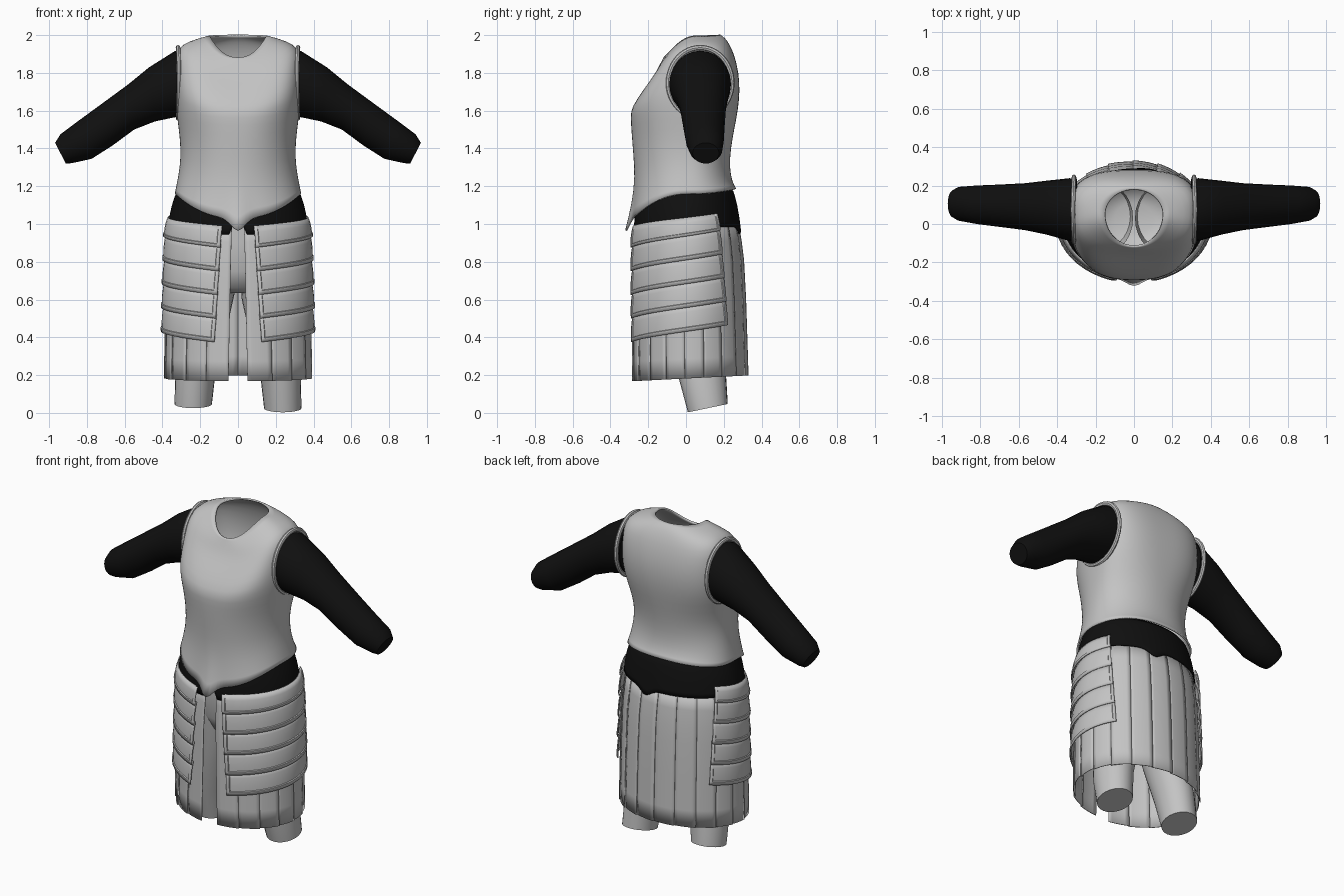
import bpy, bmesh, math
from mathutils import Vector

cube = bpy.data.objects.get("Cube")
if cube:
    bpy.data.objects.remove(cube, do_unlink=True)


def material(name, rgb):
    m = bpy.data.materials.new(name)
    m.use_nodes = True
    m.diffuse_color = (*rgb, 1)
    bsdf = next(n for n in m.node_tree.nodes if n.type == 'BSDF_PRINCIPLED')
    bsdf.inputs["Base Color"].default_value = (*rgb, 1)
    bsdf.inputs["Roughness"].default_value = 0.7
    return m


GREY = material("pale grey", (0.55, 0.55, 0.55))
BLACK = material("black cloth", (0.005, 0.005, 0.005))


def grid_object(name, patches, mat, closed=False, cap_start=False, cap_end=False,
                thick=0, subsurf=0, angle=35):
    """Skin one or more patches, each a list of rows of points."""
    bm = bmesh.new()
    for rows in patches:
        vs = [[bm.verts.new(p) for p in row] for row in rows]
        n = len(vs[0])
        for a, b in zip(vs, vs[1:]):
            for i in range(n if closed else n - 1):
                j = (i + 1) % n
                bm.faces.new((a[i], a[j], b[j], b[i]))
        if cap_start:
            bm.faces.new(vs[0][::-1])
        if cap_end:
            bm.faces.new(vs[-1])
    bmesh.ops.recalc_face_normals(bm, faces=bm.faces[:])
    me = bpy.data.meshes.new(name)
    bm.to_mesh(me)
    bm.free()
    me.materials.append(mat)
    ob = bpy.data.objects.new(name, me)
    bpy.context.collection.objects.link(ob)
    bpy.ops.object.select_all(action='DESELECT')
    ob.select_set(True)
    bpy.context.view_layer.objects.active = ob
    bpy.ops.object.shade_smooth_by_angle(angle=math.radians(angle))
    if subsurf:
        ob.modifiers.new("Smooth", 'SUBSURF').levels = subsurf
        ob.modifiers["Smooth"].render_levels = subsurf
    if thick:
        s = ob.modifiers.new("Thickness", 'SOLIDIFY')
        s.thickness = thick
        s.offset = 0
    return ob


def around(n):
    return [2 * math.pi * i / n for i in range(n)]


def spow(v, e):
    return math.copysign(abs(v) ** e, v)


def lerp(a, b, t):
    return a + (b - a) * t


# Cuirass rings: half width, side z, front y, front z, back y, back z, centre y, squareness
RINGS = [
    (.33, 1.16, -.285, 1.03, .262, 1.185, .02, 2.3),
    (.322, 1.20, -.272, 1.13, .24, 1.22, .02, 2.2),
    (.302, 1.30, -.265, 1.25, .225, 1.30, .02, 2.1),
    (.298, 1.40, -.275, 1.38, .232, 1.40, .02, 2.1),
    (.308, 1.50, -.283, 1.48, .25, 1.50, .04, 2.2),
    (.325, 1.62, -.289, 1.57, .27, 1.60, .07, 2.5),
    (.328, 1.72, -.284, 1.615, .28, 1.70, .08, 2.7),
    (.326, 1.82, -.22, 1.71, .275, 1.80, .08, 2.8),
    (.322, 1.91, -.165, 1.78, .25, 1.90, .08, 2.8),
    (.29, 1.948, -.14, 1.83, .225, 1.95, .07, 2.6),
    (.22, 1.975, -.125, 1.86, .205, 1.98, .06, 2.2),
    (.15, 1.993, -.115, 1.88, .18, 1.998, .05, 2.0),
]
rows = []
for k, (hw, zs, yf, zf, yb, zb, yc, n) in enumerate(RINGS):
    row = []
    for a in around(64):
        s, c = math.sin(a), math.cos(a)
        x = hw * spow(s, 2 / n)
        ry, zm = (yc - yf, zf) if c > 0 else (yb - yc, zb)
        y = yc - ry * spow(c, 2 / n)
        z = lerp(zm, zs, abs(x / hw) ** 2.4)
        if k < 2 and c > 0:  # pointed front tip
            tip = max(0, 1 - abs(x) / .1) ** 2 * (1 - .75 * k)
            y, z = y - .042 * tip, z - .085 * tip
        row.append((x, y, z))
    rows.append(row)
grid_object("cuirass", [rows], GREY, closed=True, thick=.01, subsurf=1, angle=60)

# Sleeves: top x, top z, bottom x, bottom z, half depth, centre y
SLEEVE = [
    (.295, 1.92, .295, 1.575, .16, .075), (.335, 1.915, .335, 1.565, .163, .075),
    (.47, 1.83, .44, 1.543, .14, .085), (.58, 1.74, .55, 1.50, .122, .09),
    (.73, 1.63, .665, 1.415, .11, .095), (.86, 1.535, .775, 1.345, .1, .1),
    (.94, 1.475, .88, 1.322, .088, .105), (.968, 1.43, .912, 1.32, .07, .105),
]
for side, word in ((1, "left"), (-1, "right")):
    rows = []
    for tx, tz, bx, bz, d, yc in SLEEVE:
        rows.append([(side * lerp(bx, tx, .5 + .5 * math.cos(a)), yc + d * math.sin(a),
                      lerp(bz, tz, .5 + .5 * math.cos(a))) for a in around(24)])
    grid_object(word + "_sleeve", [rows], BLACK, closed=True, cap_start=True, cap_end=True)

    # Rolled armhole edge
    rows = []
    for a in around(48) + [0]:
        out = Vector((0, math.sin(a), math.cos(a)))
        mid = Vector((side * (.318 - .006 * abs(out.y)), .075 + .168 * out.y, 1.748 + .186 * out.z))
        rows.append([mid + out * .014 * math.cos(b) + Vector((.012 * math.sin(b), 0, 0))
                     for b in around(8)])
    grid_object(word + "_armhole_rim", [rows], GREY, closed=True)

# Outline of the lower body: z, half width, front y, back y
LOWER = [
    (1.2, .305, -.24, .225), (1.17, .323, -.25, .25), (1.1, .347, -.26, .268),
    (1.03, .362, -.27, .28), (.94, .37, -.274, .292), (.6, .38, -.278, .31),
    (.16, .386, -.28, .324),
]


def lower_point(a, z, off=0):
    """Point on the lower body at angle a from the front, pushed out by off."""
    for p, q in zip(LOWER, LOWER[1:]):
        if z >= q[0] or q is LOWER[-1]:
            t = (p[0] - z) / (p[0] - q[0])
            hw, yf, yb = (lerp(p[i], q[i], t) for i in (1, 2, 3))
            break
    c = math.cos(a)
    ry = (.02 - yf if c > 0 else yb - .02) + off
    return ((hw + off) * math.sin(a), .02 - ry * c, z)


# Black waist cloth with an uneven lower edge
cols = []
for a in around(96):
    x = .37 * math.sin(a)
    if math.cos(a) > 0:
        bottom = .995 if abs(x) < .035 else .945
    else:
        bottom = .985 - .04 * math.exp(-((x - .08) / .05) ** 2)
    cols.append([lower_point(a, lerp(1.2, bottom, i / 8)) for i in range(9)])
grid_object("waist_cloth", [list(zip(*cols))], BLACK, closed=True, thick=.006)

# Long skirt of overlapping vertical panels, open at the front
PANELS = 18
patches = []
for k in range(PANELS):
    rows = []
    for i in range(9):
        t = i / 8
        gap = lerp(.09, .13, t)
        row = []
        for j in range(6):
            u = (k + j / 5 * 1.05) / PANELS
            a = lerp(gap, 2 * math.pi - gap, min(u, 1))
            bottom = .183 - .015 * math.cos(a)
            z = lerp(1.01, bottom, t)
            off = -.014 * max(0, 1 - t * 4) + .008 * j / 5 - .002
            row.append(lower_point(a, z, off))
        rows.append(row)
    patches.append(rows)
grid_object("skirt_panels", patches, GREY, thick=.005)

# Thigh guards: five overlapping curved plates with raised borders
US = [0, .022, .027] + [i / 16 for i in range(1, 16)] + [.973, .978, 1]
PROFILE = [(0, .009), (.3, .016), (.6, .020), (.85, .020), (.87, .025), (1, .024)]
for side, word in ((1, "left"), (-1, "right")):
    for k in range(5):
        rows = []
        for t, off in PROFILE:
            row = []
            for u in US:
                low = .875 - .125 * k + .09 * u
                high = low + (.115 - .025 * u if k == 0 else .145)
                z = lerp(high, low, t)
                drop = (1 - z) / .62
                a = lerp(lerp(.22, .31, drop), lerp(2.15, 2.27, drop), u)
                edge = .005 if (u < .025 or u > .975) and t < .86 else 0
                x, y, z = lower_point(a, z, off + edge)
                row.append((side * x, y, z))
            rows.append(row)
        grid_object(f"{word}_thigh_plate_{k + 1}", [rows], GREY, thick=.006, angle=25)

# Trousers: hips and two legs
HIPS = [(1.08, .29, .2), (.9, .28, .2), (.75, .26, .19), (.66, .2, .15), (.635, .1, .08)]
rows = [[(w * math.sin(a), .03 - d * math.cos(a), z) for a in around(32)] for z, w, d in HIPS]
grid_object("trouser_hips", [rows], GREY, closed=True, cap_end=True, angle=60)

# Leg rings: z, centre x, half width, half depth, centre y, tilt
LEG = [(.78, .13, .125, .17, .03, 0), (.6, .145, .125, .155, .04, 0), (.4, .18, .115, .14, .06, 0),
       (.2, .225, .107, .125, .085, .01), (.025, .237, .099, .105, .115, .022)]
for side, word in ((1, "left"), (-1, "right")):
    lift = 0 if side > 0 else .022
    rows = [[(side * (cx + w * math.sin(a)), cy - d * math.cos(a), z + lift - tilt * math.cos(a))
             for a in around(24)] for z, cx, w, d, cy, tilt in LEG]
    grid_object(word + "_trouser_leg", [rows], GREY, closed=True, cap_end=True)
